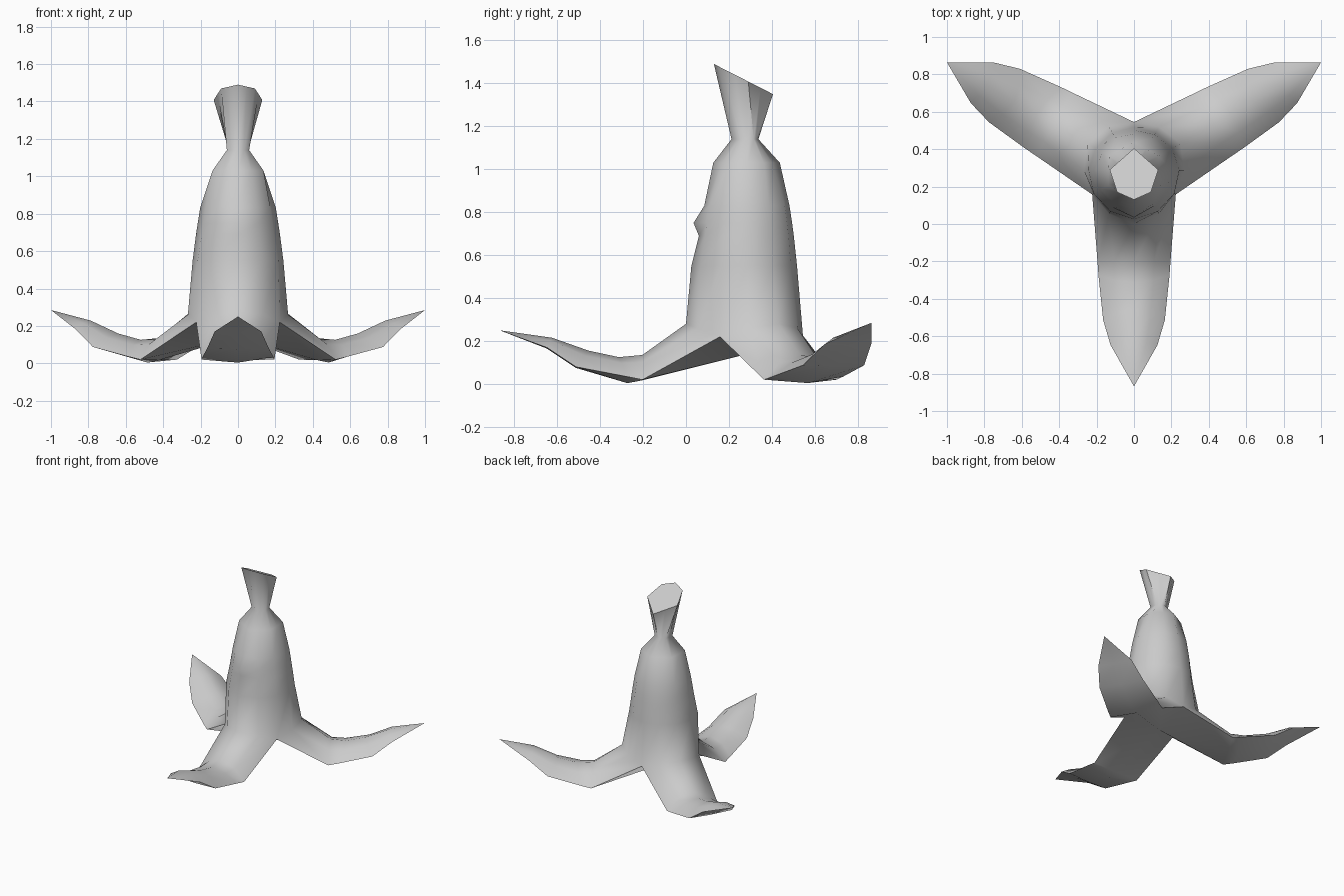
import bpy
import bmesh
from math import sin, cos, pi, radians
from mathutils import Vector

old = bpy.data.objects.get("Cube")
if old:
    bpy.data.objects.remove(old, do_unlink=True)

HUB_Y = 0.287
SIDES = 12

grey = bpy.data.materials.new("plain grey")
grey.use_nodes = True
colour = (0.6, 0.6, 0.6, 1)
grey.diffuse_color = colour
grey.node_tree.nodes["Principled BSDF"].inputs["Base Color"].default_value = colour

bm = bmesh.new()


def polar(angle, r, z, side=0.0):
    """Vertex at distance r from the hub along angle (0 = front), shifted sideways."""
    x = r * sin(angle) + side * cos(angle)
    y = HUB_Y - r * cos(angle) + side * sin(angle)
    return bm.verts.new((x, y, z))


def bridge(low, high, closed=False):
    n = len(low)
    for i in range(n if closed else n - 1):
        j = (i + 1) % n
        bm.faces.new((low[i], low[j], high[j], high[i]))


# Body foot ring: ridges over the three legs, dips between them
foot = []
for i in range(SIDES):
    r, z = [(0.287, 0.28), (0.268, 0.26), (0.258, 0.22), (0.268, 0.26)][i % 4]
    foot.append(polar(i * 2 * pi / SIDES, r, z))

# Body rings: height, front radius, back radius, in-between factor, snout radius
body_rows = [
    (0.55, 0.255, 0.23, 1.0, 0.262),
    (0.69, 0.225, 0.215, 1.02, 0.227),
    (0.75, 0.215, 0.207, 1.02, 0.252),
    (0.83, 0.202, 0.195, 1.02, 0.202),
    (1.03, 0.16, 0.15, 0.88, 0.16),
    (1.14, 0.075, 0.05, 0.866, 0.075),
]
ring = foot
for z, front, back, between, snout in body_rows:
    new = []
    for i in range(SIDES):
        a = i * 2 * pi / SIDES
        r = back + (front - back) * (1 + cos(a)) / 2
        if i % 2:
            r *= between
        new.append(polar(a, snout if i == 0 else r, z))
    bridge(ring, new, True)
    ring = new

# Flared crown with a slanted flat top
half = [(0, 0.13), (0.09, 0.17), (0.13, 0.29), (0, 0.405)]
corners = half + [(-x, y) for x, y in half[2:0:-1]]
crown = []
for i, (x, y) in enumerate(corners):
    nx, ny = corners[(i + 1) % len(corners)]
    for px, py in ((x, y), ((x + nx) / 2, (y + ny) / 2)):
        crown.append(bm.verts.new((px, py, 1.49 - 0.51 * (py - 0.13))))
bridge(ring, crown, True)
bm.faces.new(crown)

# Legs: ridge radius, edge radius, half width, ridge z, edge z, keel z
leg_rows = [
    (0.49, 0.49, 0.195, 0.135, 0.02, 0.017),
    (0.60, 0.56, 0.19, 0.125, 0.034, 0.004),
    (0.74, 0.80, 0.165, 0.155, 0.08, 0.075),
    (0.91, 0.935, 0.125, 0.215, 0.17, 0.165),
]
hub = bm.verts.new((0, HUB_Y, 0.14))
for leg in range(3):
    angle = leg * 2 * pi / 3
    lift = 0.035 if leg else 0.0

    def raised(r, z):
        return z + lift * max(0, (r - 0.5) / 0.655) ** 2

    top = [foot[(4 * leg + j) % SIDES] for j in range(-2, 3)]
    keel = hub
    for rr, re, w, zr, ze, zk in leg_rows:
        section = []
        for s in (-1, -0.55, 0, 0.55, 1):
            t = {1: 1.0, 0.55: 0.3, 0: 0.0}[abs(s)]
            r = rr + (re - rr) * t
            section.append(polar(angle, r, raised(r, zr + (ze - zr) * t), s * w))
        new_keel = polar(angle, re, raised(re, zk))
        bridge(section, top)
        bm.faces.new((top[0], keel, new_keel, section[0]))
        bm.faces.new((keel, top[-1], section[-1], new_keel))
        top, keel = section, new_keel
    # Pointed toe
    tip = polar(angle, 1.155, raised(1.155, 0.25))
    loop = top + [keel]
    for i, v in enumerate(loop):
        bm.faces.new((v, tip, loop[(i + 1) % len(loop)]))

bmesh.ops.recalc_face_normals(bm, faces=bm.faces[:])
mesh = bpy.data.meshes.new("three_legged_body")
bm.to_mesh(mesh)
bm.free()
body = bpy.data.objects.new("three_legged_body", mesh)
bpy.context.collection.objects.link(body)
mesh.materials.append(grey)

bpy.context.view_layer.objects.active = body
body.select_set(True)
bpy.ops.object.shade_smooth_by_angle(angle=radians(60))
